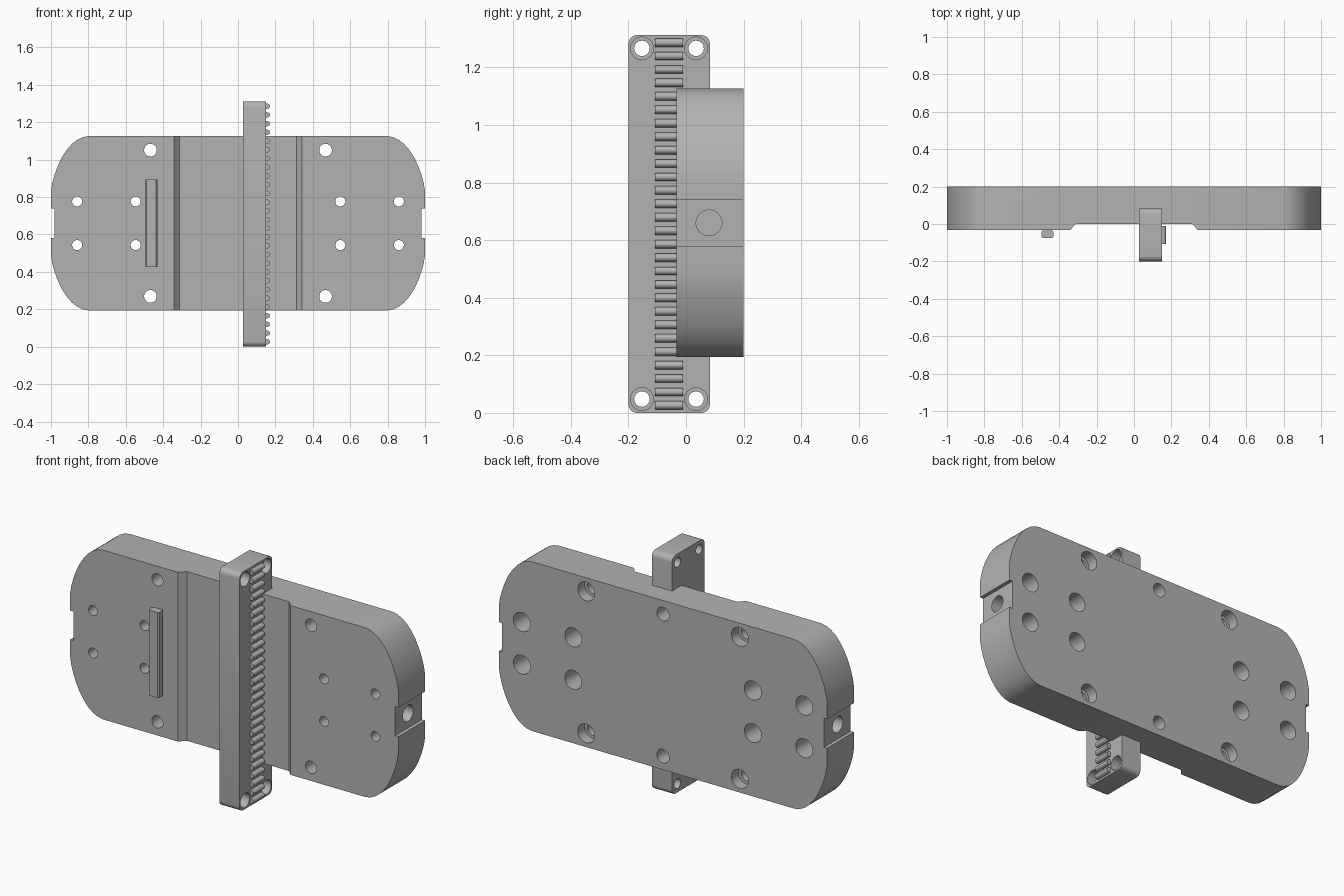
import bpy, bmesh, math
from mathutils import Vector

if "Cube" in bpy.data.objects:
    bpy.data.objects.remove(bpy.data.objects["Cube"])

grey = bpy.data.materials.new("machined grey")
grey.diffuse_color = (0.45, 0.45, 0.45, 1)
grey.use_nodes = True
grey.node_tree.nodes["Principled BSDF"].inputs["Base Color"].default_value = grey.diffuse_color
MID = 0.66  # height of the plate centre line


def finish(bm, name):
    bmesh.ops.recalc_face_normals(bm, faces=bm.faces)
    me = bpy.data.meshes.new(name)
    bm.to_mesh(me)
    bm.free()
    ob = bpy.data.objects.new(name, me)
    bpy.context.collection.objects.link(ob)
    me.materials.append(grey)
    return ob


def prism(bm, pts, offset):
    """Extrude a closed 3D polygon along an offset vector."""
    face = bm.faces.new([bm.verts.new(p) for p in pts])
    ext = bmesh.ops.extrude_face_region(bm, geom=[face])["geom"]
    bmesh.ops.translate(bm, vec=offset, verts=[v for v in ext if isinstance(v, bmesh.types.BMVert)])


def bore(bm, start, axis, steps, n=20):
    """Stepped round cutter: steps are (distance along axis, radius)."""
    start, axis = Vector(start), Vector(axis)
    u = axis.orthogonal().normalized()
    w = axis.cross(u)
    rings = []
    for d, r in steps:
        rings.append([bm.verts.new(start + axis * d + r * (
            u * math.cos(2 * math.pi * i / n) + w * math.sin(2 * math.pi * i / n))) for i in range(n)])
    bm.faces.new(rings[0])
    bm.faces.new(rings[-1])
    for a, b in zip(rings, rings[1:]):
        for i in range(n):
            j = (i + 1) % n
            bm.faces.new((a[i], a[j], b[j], b[i]))


def cut(ob, cutter):
    cutter.hide_render = True
    mod = ob.modifiers.new("cut", "BOOLEAN")
    mod.operation, mod.solver, mod.object = "DIFFERENCE", "EXACT", cutter
    bpy.context.view_layer.objects.active = ob
    bpy.ops.object.modifier_apply(modifier=mod.name)
    bpy.data.objects.remove(cutter)


def smooth(ob):
    bpy.ops.object.select_all(action="DESELECT")
    ob.select_set(True)
    bpy.context.view_layer.objects.active = ob
    bpy.ops.object.shade_smooth_by_angle(angle=math.radians(28))


# Base plate: one quarter outline with end notch, mirrored to four quarters
quarter = [(0.98, 0.08), (1, 0.08), (1, 0.17), (0.993, 0.215), (0.98, 0.262), (0.963, 0.308),
           (0.942, 0.352), (0.917, 0.391), (0.888, 0.424), (0.858, 0.447), (0.83, 0.46), (0.8, 0.466)]
half = quarter + [(-x, z) for x, z in reversed(quarter)]
outline = half + [(-x, -z) for x, z in half]
bm = bmesh.new()
prism(bm, [(x, -0.033, z + MID) for x, z in outline], (0, 0.233, 0))
plate = finish(bm, "base_plate")

bm = bmesh.new()
# shallow front channel with sloped sides
prism(bm, [(-0.375, -0.07, 0), (0.375, -0.07, 0), (0.312, 0, 0), (-0.312, 0, 0)], (0, 0, 1.4))
back = (0, -1, 0)
for s in (-1, 1):
    for t in (-1, 1):
        # corner bolt holes, stepped from the back
        bore(bm, (s * 0.468, 0.25, MID + t * 0.391), back,
             [(0, 0.052), (0.11, 0.052), (0.11, 0.034), (0.4, 0.034)])
        # mounting holes with deep counterbores
        for x in (0.547, 0.86):
            bore(bm, (s * x, 0.25, MID + t * 0.117), back,
                 [(0, 0.052), (0.19, 0.052), (0.19, 0.027), (0.4, 0.027)])
    # blind holes on the centre line and in the ends
    bore(bm, (0, 0.25, MID + s * 0.391), back, [(0, 0.038), (0.15, 0.038)])
    bore(bm, (s * 1.05, 0.08, MID), (-s, 0, 0), [(0, 0.045), (0.25, 0.045)])
cut(plate, finish(bm, "plate_cutter"))
smooth(plate)

# Rack bar with rounded long corners
bm = bmesh.new()
R, y0, y1, top = 0.03, -0.2, 0.083, 1.312
pts = []
for cy, cz, a0 in ((y1 - R, top - R, 0), (y0 + R, top - R, 90), (y0 + R, R, 180), (y1 - R, R, 270)):
    for k in range(6):
        a = math.radians(a0 + 18 * k)
        pts.append((0.027, cy + R * math.cos(a), cz + R * math.sin(a)))
prism(bm, pts, (0.123, 0, 0))
rack = finish(bm, "rack_bar")
bm = bmesh.new()
for y in (-0.153, 0.035):
    for z in (0.048, top - 0.046):
        bore(bm, (0.2, y, z), (-1, 0, 0), [(0, 0.04), (0.11, 0.04), (0.11, 0.027), (0.25, 0.027)], 16)
cut(rack, finish(bm, "rack_cutter"))
smooth(rack)

# Rounded rack teeth
bm = bmesh.new()
count = 28
for i in range(count):
    z = 0.026 + i * (top - 0.052) / (count - 1)
    arc = [(0.154 + 0.017 * math.cos(a), -0.108, z + 0.0145 * math.sin(a))
           for a in (math.radians(-90 + 22.5 * k) for k in range(9))]
    prism(bm, [(0.145, -0.108, z - 0.0145)] + arc + [(0.145, -0.108, z + 0.0145)], (0, 0.098, 0))
smooth(finish(bm, "rack_teeth"))

# Chamfered key bar on the front, standing on a narrow neck
bm = bmesh.new()
section = [(-0.025, -0.02), (-0.025, -0.036), (-0.032, -0.042), (-0.032, -0.068), (-0.025, -0.076)]
section += [(-x, y) for x, y in reversed(section)]
prism(bm, [(x - 0.463, y, 0.425) for x, y in section], (0, 0, 0.47))
finish(bm, "key_bar")
